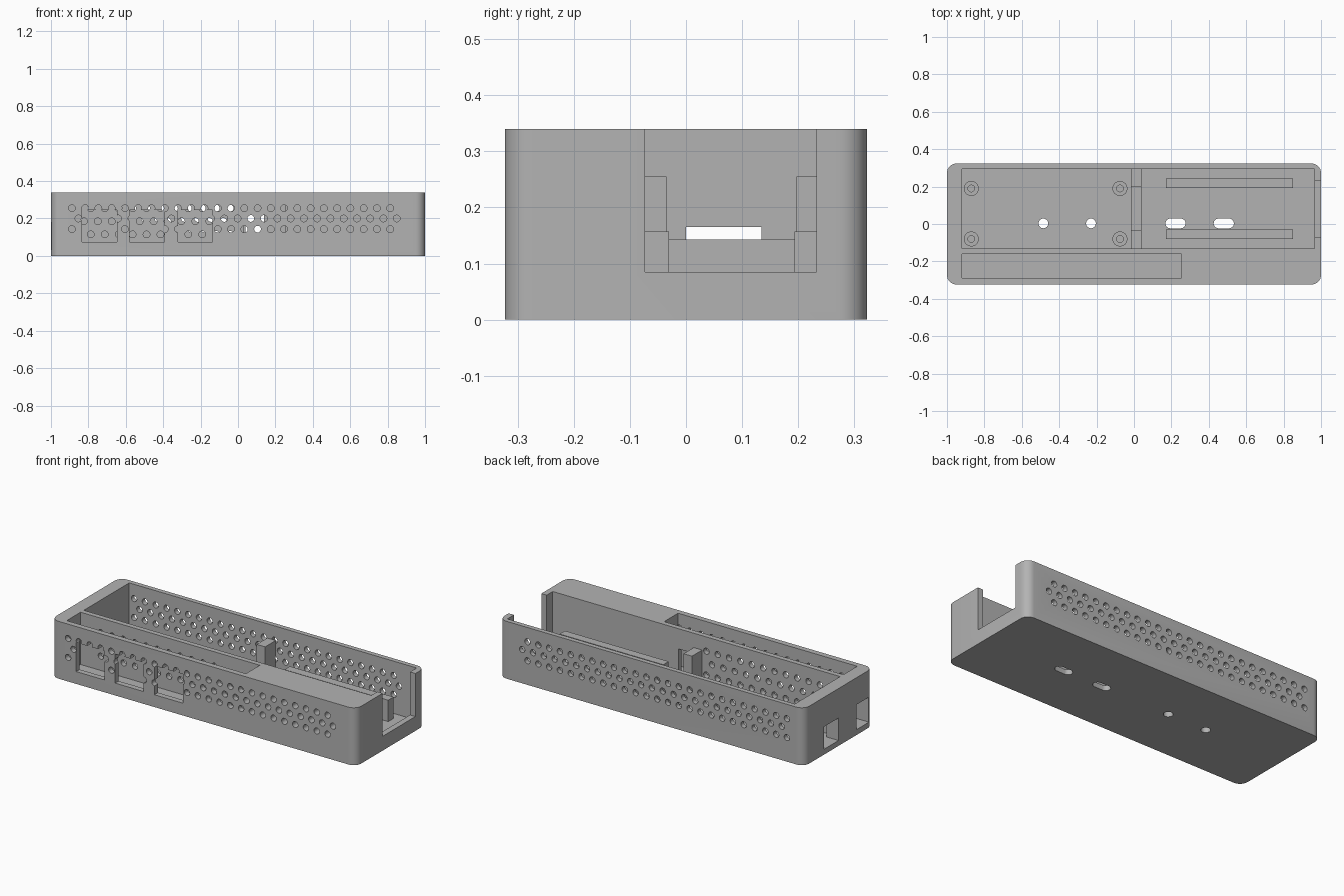
import bpy
import bmesh
from math import pi
from mathutils import Matrix, Vector

if "Cube" in bpy.data.objects:
    bpy.data.objects.remove(bpy.data.objects["Cube"])

grey = bpy.data.materials.new("plain grey")
grey.use_nodes = True
grey.diffuse_color = (0.45, 0.45, 0.45, 1)
grey.node_tree.nodes["Principled BSDF"].inputs["Base Color"].default_value = grey.diffuse_color

FLOOR = 0.03
TOP = 0.34


def add_box(bm, x, y, z):
    """Box from three (low, high) ranges."""
    mid = Vector([sum(r) / 2 for r in (x, y, z)])
    size = [r[1] - r[0] for r in (x, y, z)]
    bmesh.ops.create_cube(bm, size=1, matrix=Matrix.Translation(mid) @ Matrix.Diagonal((*size, 1)))


def add_cylinder(bm, centre, radius, depth, along_y=False):
    turn = Matrix.Rotation(pi / 2, 4, "X") if along_y else Matrix.Identity(4)
    bmesh.ops.create_cone(bm, cap_ends=True, segments=24, radius1=radius, radius2=radius,
                          depth=depth, matrix=Matrix.Translation(centre) @ turn)


def finish(bm, name):
    mesh = bpy.data.meshes.new(name)
    bm.to_mesh(mesh)
    bm.free()
    mesh.materials.append(grey)
    obj = bpy.data.objects.new(name, mesh)
    bpy.context.collection.objects.link(obj)
    return obj


def boxes(name, *ranges):
    bm = bmesh.new()
    for r in ranges:
        add_box(bm, *r)
    return finish(bm, name)


def cut(target, cutter):
    """Subtract the cutter, apply the result and drop the cutter."""
    cutter.hide_render = True
    mod = target.modifiers.new("cut", "BOOLEAN")
    mod.operation = "DIFFERENCE"
    mod.solver = "EXACT"
    mod.object = cutter
    bpy.context.view_layer.objects.active = target
    bpy.ops.object.modifier_apply(modifier=mod.name)
    bpy.data.objects.remove(cutter)


def vent_cutter(rows, count, pitch, y):
    """Rows of round holes drilled along y; rows are (first x, z)."""
    bm = bmesh.new()
    for x, z in rows:
        for i in range(count):
            add_cylinder(bm, (x + i * pitch, sum(y) / 2, z), 0.018, y[1] - y[0], True)
    return finish(bm, "vent_cutter")


# Body block with rounded upright corners
bm = bmesh.new()
add_box(bm, (-1, 1), (-0.323, 0.323), (0, TOP))
upright = [e for e in bm.edges if abs(e.verts[0].co.z - e.verts[1].co.z) > 0.1]
bmesh.ops.bevel(bm, geom=upright, offset=0.05, segments=8, profile=0.5, affect="EDGES")
body = finish(bm, "case_body")

# Main cavity and narrow front pocket
cut(body, boxes("cavity_cutter",
                ((-0.92, 0.965), (-0.13, 0.295), (FLOOR, 0.5)),
                ((-0.92, 0.255), (-0.29, -0.16), (FLOOR, 0.5))))

# Ports in the end walls, front windows and the cable gap in the inner wall
cut(body, boxes("opening_cutter",
                ((0.9, 1.1), (-0.073, 0.233), (0.085, 0.5)),
                ((-1.1, -0.9), (0, 0.135), (FLOOR + 0.002, 0.165)),
                ((-1.1, -0.9), (-0.285, -0.17), (FLOOR + 0.002, 0.18)),
                ((0.03, 0.14), (-0.175, -0.1), (FLOOR + 0.002, 0.22)),
                *[((x, x + 0.187), (-0.4, -0.27), (0.073, 0.245)) for x in (-0.835, -0.579, -0.322)]))

# Ventilation holes in the front, back and inner walls
outer_rows = ((-0.888, 0.255), (-0.853, 0.2), (-0.888, 0.143))
cut(body, vent_cutter(outer_rows, 25, 0.0709, (-0.36, -0.25)))
cut(body, vent_cutter(outer_rows, 25, 0.0709, (0.27, 0.36)))
inner_rows = ((-0.787, 0.255), (-0.824, 0.185), (-0.787, 0.115))
cut(body, vent_cutter(inner_rows, 11, 0.0745, (-0.2, -0.1)))

# Round holes and slots through the floor
bm = bmesh.new()
for x in (-0.485, -0.23):
    add_cylinder(bm, (x, 0.003, 0), 0.026, 0.2)
cut(body, finish(bm, "floor_hole_cutter"))
for x in (0.222, 0.48):
    bm = bmesh.new()
    for end in (-0.028, 0.028):
        add_cylinder(bm, (x + end, 0.003, 0), 0.026, 0.2)
    points = [v.co.copy() for v in bm.verts]
    bm.clear()
    bmesh.ops.convex_hull(bm, input=[bm.verts.new(p) for p in points])
    bmesh.ops.delete(bm, geom=[v for v in bm.verts if not v.link_faces], context="VERTS")
    cut(body, finish(bm, "slot_cutter"))

# Board standoffs with screw holes
for x in (-0.87, -0.075):
    for y in (-0.08, 0.19):
        bm = bmesh.new()
        add_cylinder(bm, (x, y, FLOOR + 0.02), 0.04, 0.05)
        standoff = finish(bm, "standoff")
        bm = bmesh.new()
        add_cylinder(bm, (x, y, FLOOR + 0.04), 0.018, 0.07)
        cut(standoff, finish(bm, "screw_cutter"))

# Drive rails, divider bar and its end posts
boxes("front_rail", ((0.17, 0.85), (-0.08, -0.03), (FLOOR - 0.005, 0.157)))
boxes("back_rail", ((0.17, 0.85), (0.193, 0.243), (FLOOR - 0.005, 0.157)))
boxes("divider_bar", ((-0.015, 0.04), (-0.035, 0.197), (FLOOR - 0.005, 0.143)))
boxes("front_post", ((-0.015, 0.04), (-0.131, -0.035), (FLOOR - 0.005, 0.255)))
boxes("back_post", ((-0.015, 0.04), (0.197, 0.296), (FLOOR - 0.005, 0.255)))

# Smooth rounded corners and bores, keep edges crisp
bpy.ops.object.select_all(action="DESELECT")
for obj in bpy.context.collection.objects:
    if obj.type == "MESH":
        obj.select_set(True)
bpy.context.view_layer.objects.active = body
bpy.ops.object.shade_smooth_by_angle(angle=pi / 6)
